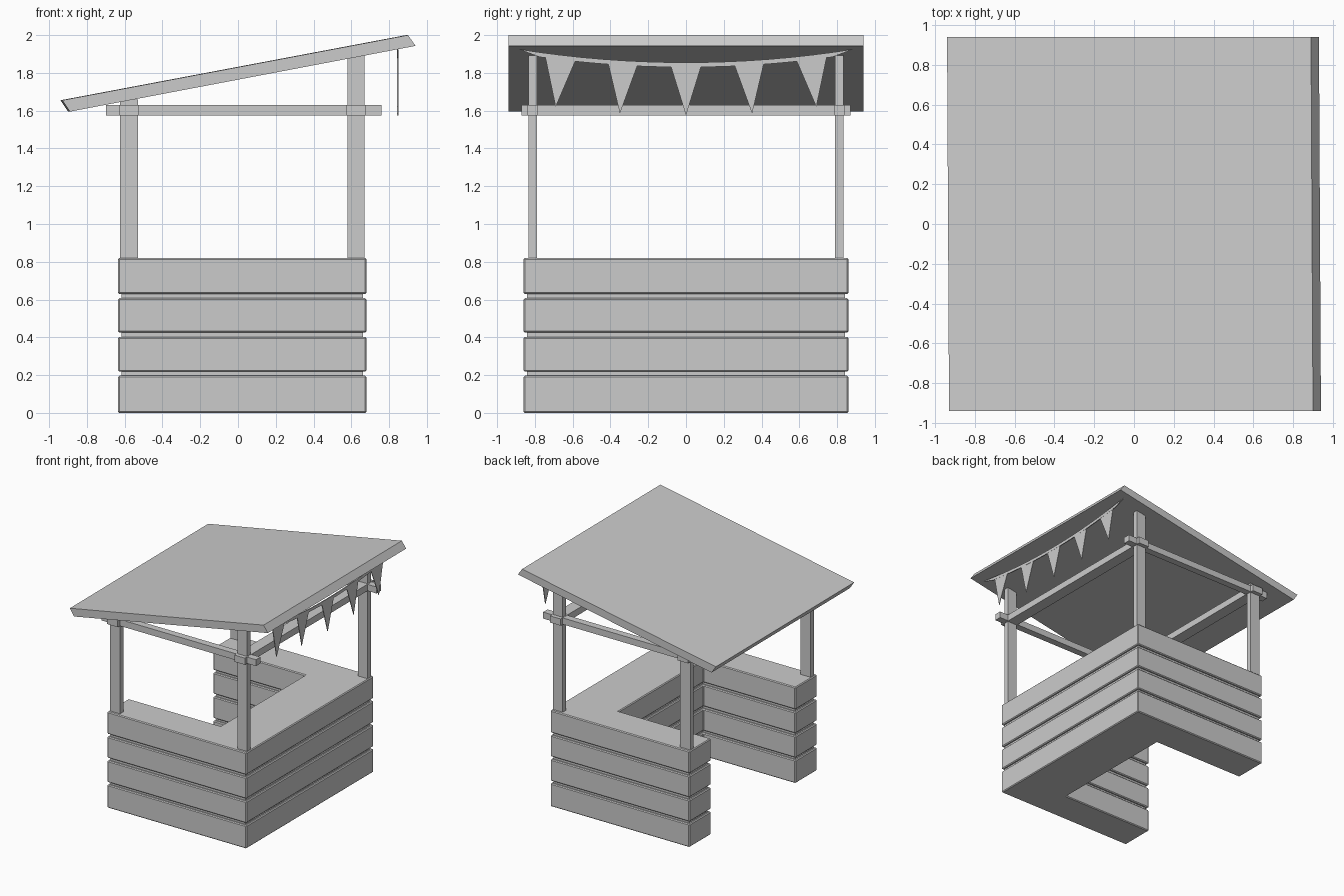
import bpy, bmesh

if "Cube" in bpy.data.objects:
    bpy.data.objects.remove(bpy.data.objects["Cube"])


def prism(name, pts, axis, lo, hi, bevel=0.0):
    """Extrude a closed 2D outline along an axis from lo to hi."""
    def place(p, t):
        a, b = p
        return {'x': (t, a, b), 'y': (a, t, b), 'z': (a, b, t)}[axis]
    bm = bmesh.new()
    lower = [bm.verts.new(place(p, lo)) for p in pts]
    upper = [bm.verts.new(place(p, hi)) for p in pts]
    bm.faces.new(lower)
    bm.faces.new(upper)
    n = len(pts)
    for i in range(n):
        j = (i + 1) % n
        bm.faces.new((lower[i], lower[j], upper[j], upper[i]))
    bmesh.ops.recalc_face_normals(bm, faces=bm.faces)
    mesh = bpy.data.meshes.new(name)
    bm.to_mesh(mesh)
    bm.free()
    obj = bpy.data.objects.new(name, mesh)
    bpy.context.collection.objects.link(obj)
    if bevel:
        mod = obj.modifiers.new("edge_bevel", 'BEVEL')
        mod.width = bevel
        mod.segments = 1
    return obj


def box(name, x0, x1, y0, y1, z0, z1):
    return prism(name, [(x0, y0), (x1, y0), (x1, y1), (x0, y1)], 'z', z0, z1)


def u_outline(d):
    """U-shaped counter plan, open towards -x, shrunk by d."""
    xb, xf, xi = -0.635 + d, 0.68 - d, 0.235 + d
    yo, yi = 0.86 - d, 0.57 + d
    return [(xb, -yo), (xf, -yo), (xf, yo), (xb, yo),
            (xb, yi), (xi, yi), (xi, -yi), (xb, -yi)]


# Counter: recessed core with four wrapped plank courses
prism("counter_core", u_outline(0.018), 'z', 0.02, 0.80)
for i, (z0, z1) in enumerate([(0.0, 0.197), (0.218, 0.402),
                              (0.426, 0.607), (0.63, 0.82)]):
    prism(f"counter_planks_{i + 1}", u_outline(0), 'z', z0, z1, 0.007)

# Posts and side beams, mirrored across y
for side, s in (("left", -1), ("right", 1)):
    ya, yb = sorted((s * 0.79, s * 0.835))
    box(f"front_post_{side}", 0.58, 0.67, ya, yb, 0.80, 1.893)
    box(f"back_post_{side}", -0.625, -0.53, ya, yb, 0.80, 1.66)
    yc = s * 0.8125
    box(f"side_beam_{side}", -0.70, 0.76, yc - 0.03, yc + 0.03, 1.575, 1.63)

# Cross beams
box("front_cross_beam", 0.575, 0.675, -0.87, 0.87, 1.574, 1.631)
box("back_cross_beam", -0.628, -0.527, -0.87, 0.87, 1.574, 1.631)

# Sloped roof slab, very slightly skewed in plan
roof = prism("roof", [(-0.935, 1.655), (-0.895, 1.595),
                      (0.935, 1.943), (0.895, 2.0)], 'y', -0.94, 0.94)
for v in roof.data.vertices:
    v.co.x -= 0.005 * v.co.y / 0.94

# Bunting: sagging cord and five pennants
HALF = 0.885


def cord_top(y):
    return 1.855 + 0.07 * (y / HALF) ** 2


def cord_low(y):
    return 1.83 + 0.09 * y * y


N = 16
ys = [-HALF + 2 * HALF * i / N for i in range(N + 1)]
outline = [(y, cord_top(y)) for y in ys]
outline += [(y, cord_low(y)) for y in reversed(ys[1:-1])]
prism("bunting_cord", outline, 'x', 0.842, 0.850)

for i, (a, b, tip, z) in enumerate([(-0.745, -0.585, -0.69, 1.62),
                                    (-0.412, -0.257, -0.35, 1.585),
                                    (-0.08, 0.08, 0.0, 1.575),
                                    (0.257, 0.412, 0.35, 1.585),
                                    (0.585, 0.745, 0.69, 1.62)]):
    prism(f"pennant_{i + 1}", [(a, cord_low(a) + 0.004),
                               (b, cord_low(b) + 0.004), (tip, z)],
          'x', 0.843, 0.849)
